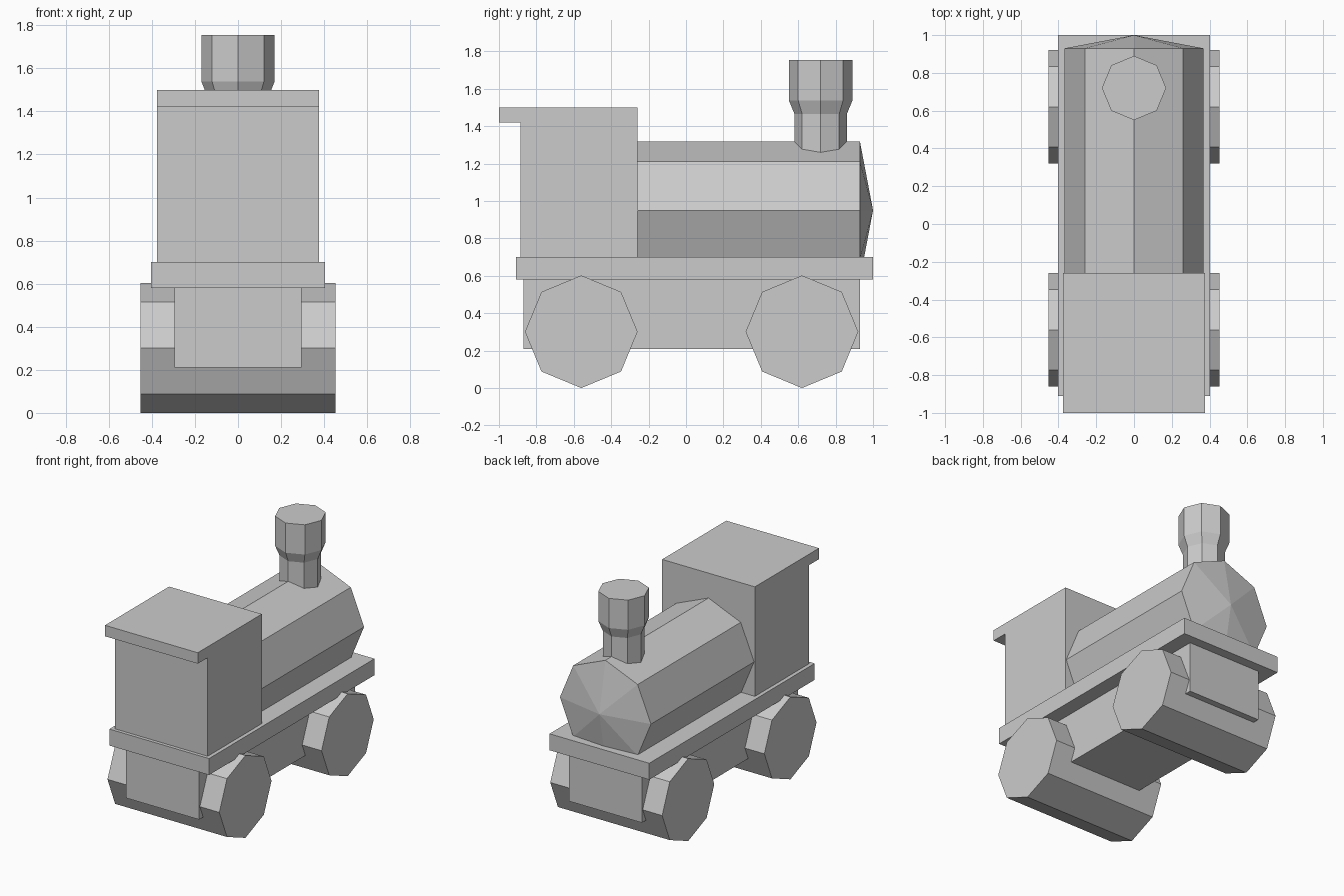
import bpy
from math import cos, sin, pi

if "Cube" in bpy.data.objects:
    bpy.data.objects.remove(bpy.data.objects["Cube"])


def mesh_object(name, verts, faces):
    mesh = bpy.data.meshes.new(name)
    mesh.from_pydata(verts, [], faces)
    obj = bpy.data.objects.new(name, mesh)
    bpy.context.collection.objects.link(obj)
    return obj


def extrude_x(name, profile, half_width):
    """Extrude a counter-clockwise (y, z) profile symmetrically along x."""
    n = len(profile)
    verts = [(x, y, z) for x in (-half_width, half_width) for y, z in profile]
    faces = [tuple(reversed(range(n))), tuple(range(n, 2 * n))]
    faces += [(i, (i + 1) % n, n + (i + 1) % n, n + i) for i in range(n)]
    return mesh_object(name, verts, faces)


def box(name, half_width, y0, y1, z0, z1):
    return extrude_x(name, [(y0, z0), (y1, z0), (y1, z1), (y0, z1)], half_width)


def lathe(name, rings, place, tip=None):
    """Eight-sided body from (radius, height) rings, with flat ends or a tip."""
    n = 8
    verts = [place(r * cos(2 * pi * i / n), r * sin(2 * pi * i / n), h)
             for r, h in rings for i in range(n)]
    faces = [tuple(reversed(range(n)))]
    for k in range(len(rings) - 1):
        a, b = k * n, (k + 1) * n
        faces += [(a + i, a + (i + 1) % n, b + (i + 1) % n, b + i) for i in range(n)]
    last = (len(rings) - 1) * n
    if tip is None:
        faces.append(tuple(range(last, last + n)))
    else:
        verts.append(place(0, 0, tip))
        faces += [(last + i, last + (i + 1) % n, last + n) for i in range(n)]
    return mesh_object(name, verts, faces)


# Undercarriage and running board
box("chassis", 0.295, -0.87, 0.93, 0.21, 0.58)
box("running_board", 0.403, -0.91, 1.0, 0.58, 0.70)

# Cab with overhanging roof as one profile, and the roof edge line on its sides
extrude_x("cab", [(-0.885, 0.70), (-0.26, 0.70), (-0.26, 1.50),
                  (-1.0, 1.50), (-1.0, 1.42), (-0.885, 1.42)], 0.375)

# Boiler with shallow pointed nose
lathe("boiler", [(0.368, -0.26), (0.368, 0.93)],
      lambda a, b, h: (-a, h, 0.95 + b), tip=1.0)

# Chimney rising out of the boiler
lathe("chimney", [(0.14, 1.22), (0.14, 1.465), (0.17, 1.538), (0.17, 1.755)],
      lambda a, b, h: (a, 0.72 + b, h))

# Full-width wheel rollers
for name, y in (("front_wheels", -0.56), ("rear_wheels", 0.62)):
    lathe(name, [(0.301, -0.452), (0.301, 0.452)],
          lambda a, b, h, y=y: (h, y + a, 0.301 + b))
